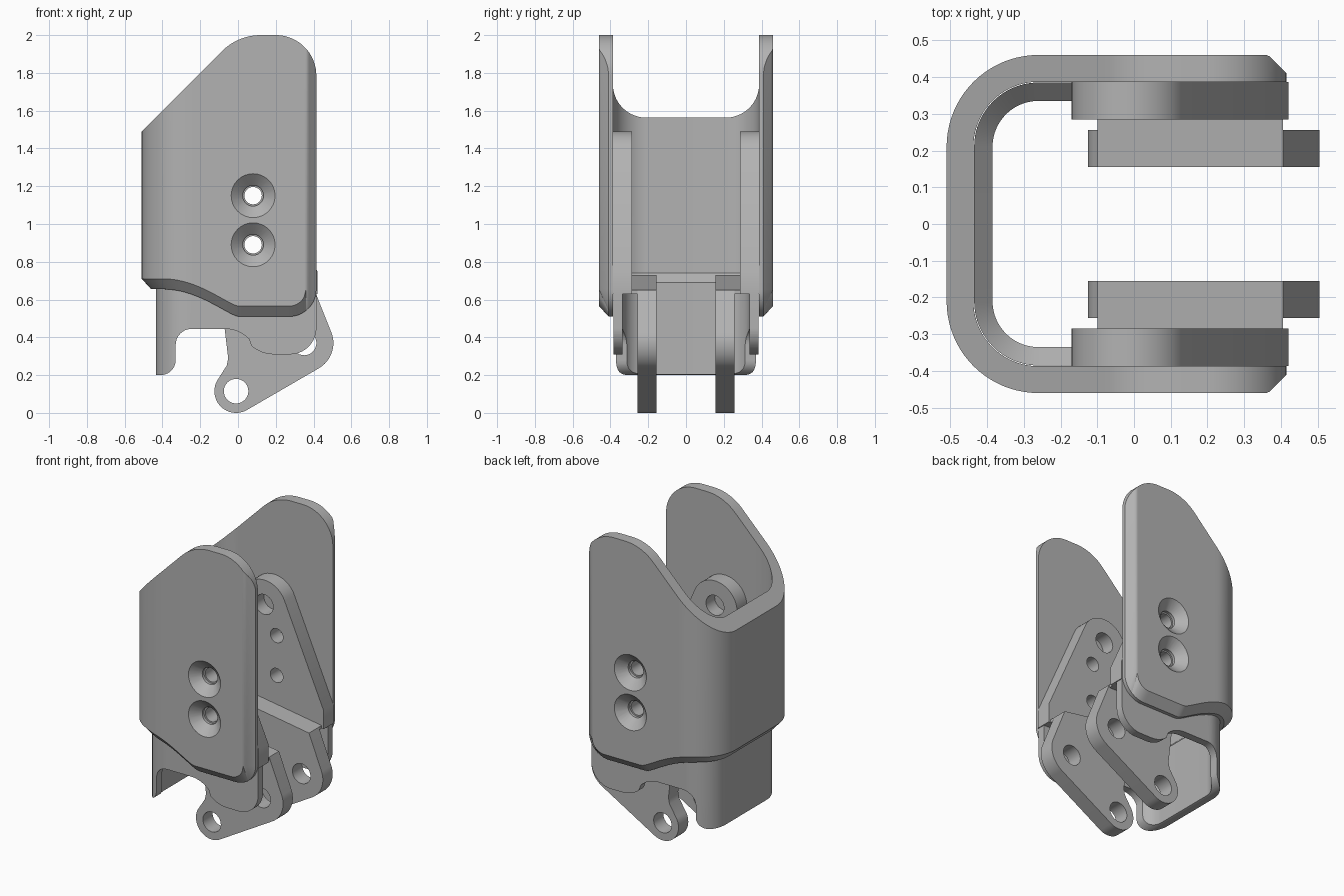
import bpy, bmesh
from math import sin, cos, pi, radians, sqrt

cube = bpy.data.objects.get("Cube")
if cube:
    bpy.data.objects.remove(cube, do_unlink=True)

grey = bpy.data.materials.new("plain_grey")
grey.use_nodes = True
grey.diffuse_color = (0.45, 0.45, 0.45, 1)
grey.node_tree.nodes["Principled BSDF"].inputs["Base Color"].default_value = (0.45, 0.45, 0.45, 1)


def add_object(name, bm):
    bmesh.ops.remove_doubles(bm, verts=bm.verts, dist=1e-5)
    bmesh.ops.recalc_face_normals(bm, faces=bm.faces)
    mesh = bpy.data.meshes.new(name)
    bm.to_mesh(mesh)
    bm.free()
    mesh.materials.append(grey)
    obj = bpy.data.objects.new(name, mesh)
    bpy.context.collection.objects.link(obj)
    return obj


def activate(obj):
    bpy.ops.object.select_all(action='DESELECT')
    obj.select_set(True)
    bpy.context.view_layer.objects.active = obj


def boolean(obj, cutter, operation='DIFFERENCE'):
    mod = obj.modifiers.new("cut", 'BOOLEAN')
    mod.operation, mod.solver, mod.object = operation, 'EXACT', cutter
    activate(obj)
    bpy.ops.object.modifier_apply(modifier=mod.name)
    bpy.data.objects.remove(cutter, do_unlink=True)


def arc(cx, cz, r, start, end, n=16):
    angles = [radians(start + (end - start) * i / n) for i in range(n + 1)]
    return [(cx + r * cos(a), cz + r * sin(a)) for a in angles]


def slab(name, outline, y0, y1):
    """Outline in x and z, extruded along y."""
    bm = bmesh.new()
    face = bm.faces.new([bm.verts.new((x, y0, z)) for x, z in outline])
    out = bmesh.ops.extrude_face_region(bm, geom=[face])
    moved = [v for v in out["geom"] if isinstance(v, bmesh.types.BMVert)]
    bmesh.ops.translate(bm, verts=moved, vec=(0, y1 - y0, 0))
    return add_object(name, bm)


def turned(name, x, z, stations):
    """Round cutter along y from (y, radius) stations."""
    bm = bmesh.new()
    n = 32
    rings = [[bm.verts.new((x + r * cos(2 * pi * i / n), y, z + r * sin(2 * pi * i / n)))
              for i in range(n)] for y, r in stations]
    for a, b in zip(rings, rings[1:]):
        for i in range(n):
            bm.faces.new((a[i], a[i - 1], b[i - 1], b[i]))
    bm.faces.new(rings[0])
    bm.faces.new(rings[-1])
    return add_object(name, bm)


def u_sweep(name, column):
    """Sweep a vertical section along a U path, open towards +x."""
    half = [(END - (END - CX) * (i / 48) ** 1.6, pi / 2) for i in range(48)]
    half += [(CX, pi / 2 + pi / 2 * i / 20) for i in range(21)]
    path = [(x, a, 1) for x, a in half] + [(x, a, -1) for x, a in reversed(half)]
    bm = bmesh.new()
    cols = [[bm.verts.new(p) for p in column(*step)] for step in path]
    n = len(cols[0])
    for a, b in zip(cols, cols[1:]):
        for i in range(n):
            bm.faces.new((a[i - 1], a[i], b[i], b[i - 1]))
    bm.faces.new(cols[0])
    bm.faces.new(cols[-1])
    return add_object(name, bm)


# Shared U path: corner centre and open end
CX, CY, END = -0.26, 0.21, 0.415


def u_point(x, a, side, r):
    return x + r * cos(a), side * (CY + r * sin(a))


def root(r, d):
    return sqrt(max(0, r * r - d * d))


def shell_top(x):
    if x < -0.085:
        return 2.0 + x
    if x < 0.12:
        return 1.71 + root(0.29, x - 0.12)
    return 2.0 if x < 0.2 else 1.785 + root(0.215, x - 0.2)


def shell_bottom(x, r):
    if x > 0.27:
        return 0.655 - root(r, x - 0.27)
    low = 0.655 - r
    t = min(1, max(0, (x + 0.40) / 0.40))
    return low + 0.145 * (1 - t ** 2) ** 1.3


def shell_column(x, a, side):
    chamfer = max(0, x - (END - 0.05))
    ox, oy = u_point(x, a, side, 0.25 - chamfer)
    mx, my = u_point(x, a, side, 0.2)
    ix, iy = u_point(x, a, side, 0.177)
    return [(ox, oy, shell_top(ox)), (ox, oy, shell_bottom(ox, 0.09)),
            (mx, my, shell_bottom(mx, 0.145)), (ix, iy, shell_bottom(ix, 0.145)),
            (ix, iy, shell_top(ix))]


def liner_column(x, a, side):
    ox, oy = u_point(x, a, side, 0.175)
    ix, iy = u_point(x, a, side, 0.125)
    return [(ox, oy, 0.74), (ox, oy, 0.1), (ix, iy, 0.1), (ix, iy, 0.69)]


# Outer shell
shell = u_sweep("outer_shell", shell_column)

# Inner liner trimmed to its lower side outline
liner = u_sweep("inner_liner", liner_column)
trim = [(0.6, 0.9), (-0.6, 0.9), (-0.6, 0.2)]
trim += arc(-0.41, 0.28, 0.08, -90, 0, 10) + arc(-0.245, 0.36, 0.085, 180, 90, 10)
trim += arc(-0.07, 0.265, 0.18, 90, 45, 8) + arc(0.19, 0.49, 0.18, 229, 270, 8)
trim += arc(0.275, 0.45, 0.14, -90, 0, 14) + [(0.6, 0.45)]
boolean(liner, slab("liner_trim", trim, -0.6, 0.6), 'INTERSECT')

parts = [shell, liner]
screw_heights = (1.15, 0.89)
for side, label in ((-1, "front"), (1, "back")):
    # Upper arm with round end
    outline = arc(-0.01, 1.33, 0.16, 22, 180, 24)
    outline += [(-0.10, 0.73), (-0.09, 0.63), (0.42, 0.63), (0.42, 0.75)]
    arm = slab(label + "_arm", outline, side * 0.285, side * 0.386)
    boolean(arm, turned("pivot_cutter", -0.01, 1.33, [(side * 0.25, 0.065), (side * 0.375, 0.065)]))

    # Countersunk screw holes through shell and arm
    for z in screw_heights:
        boolean(arm, turned("screw_cutter", 0.08, z, [(side * 0.2, 0.046), (side * 0.5, 0.046)]))
        boolean(shell, turned("sink_cutter", 0.08, z,
                              [(side * 0.34, 0.055), (side * 0.405, 0.055), (side * 0.475, 0.133)]))

    # Lower link with two pivot holes
    outline = arc(-0.01, 0.115, 0.115, 150, 300, 24) + arc(0.35, 0.37, 0.155, -60, 20, 16)
    outline += [(0.405, 0.65), (-0.10, 0.73), (-0.07, 0.44), (-0.052, 0.29), (-0.06, 0.25)]
    link = slab(label + "_link", outline, side * 0.155, side * 0.256)
    for x, z in ((-0.01, 0.115), (0.35, 0.37)):
        boolean(link, turned("link_cutter", x, z, [(side * 0.1, 0.065), (side * 0.3, 0.065)]))

    # Spacer joining link and arm
    outline = [(-0.10, 0.73), (-0.09, 0.63), (0.405, 0.63), (0.405, 0.65)]
    spacer = slab(label + "_spacer", outline, side * 0.255, side * 0.286)
    parts += [arm, link, spacer]

for part in parts:
    activate(part)
    bpy.ops.object.shade_smooth_by_angle(angle=radians(25))
